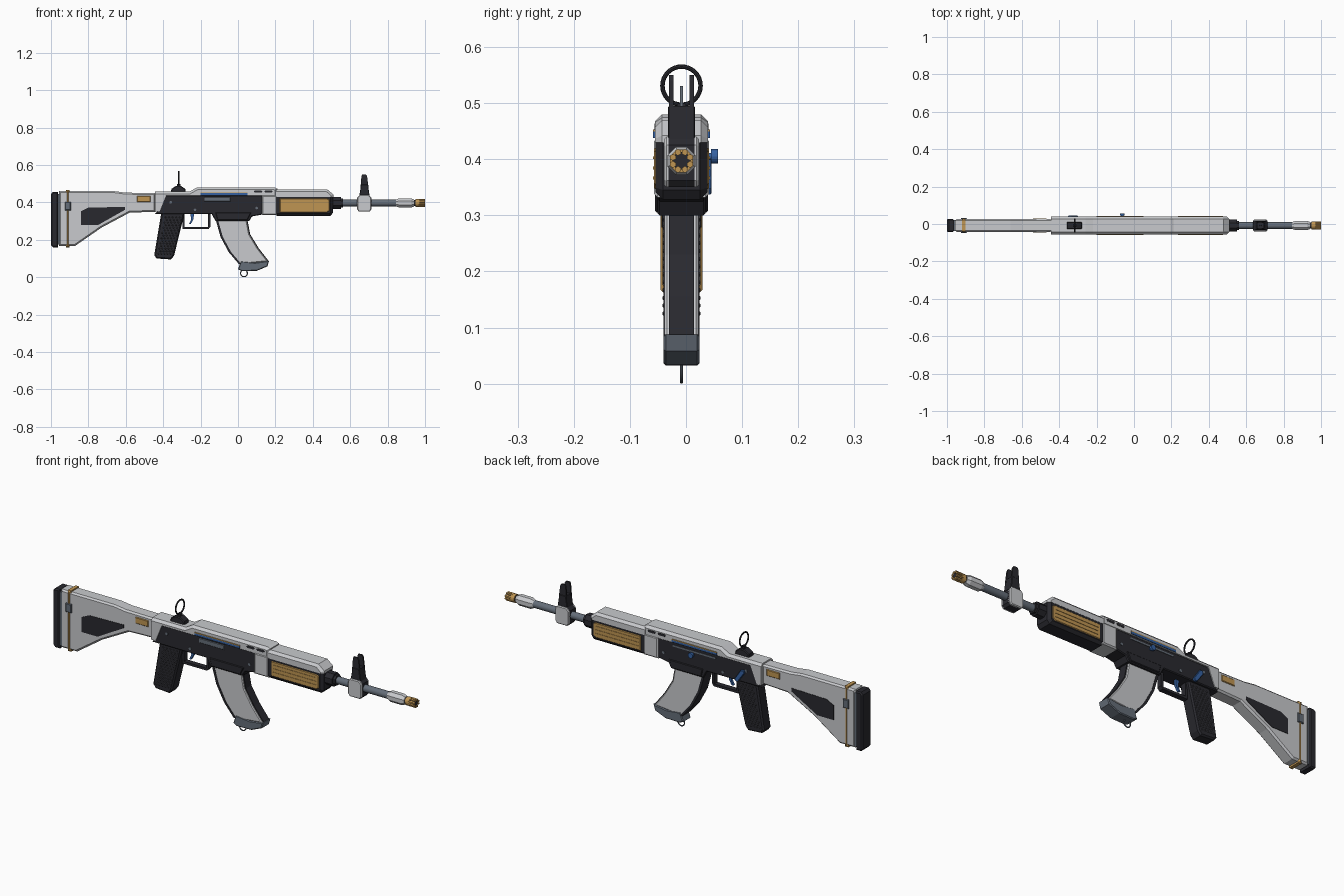
import bpy
import bmesh
import math
from mathutils import Matrix, Vector

cube = bpy.data.objects.get("Cube")
if cube:
    bpy.data.objects.remove(cube, do_unlink=True)

Y0 = -0.008      # centre plane of the body
BORE = 0.397     # height of the barrel axis


def material(name, rgb):
    m = bpy.data.materials.new(name)
    m.use_nodes = True
    m.diffuse_color = (*rgb, 1)
    m.node_tree.nodes["Principled BSDF"].inputs["Base Color"].default_value = (*rgb, 1)
    return m


WHITE = material("pale grey shell", (0.58, 0.59, 0.61))
BLACK = material("black polymer", (0.022, 0.022, 0.028))
STUD = material("charcoal stipple", (0.05, 0.05, 0.058))
GOLD = material("gold", (0.52, 0.30, 0.085))
BLUE = material("blue", (0.035, 0.12, 0.36))
STEEL = material("blue grey steel", (0.13, 0.155, 0.19))


def finish(name, bm, mat):
    bmesh.ops.recalc_face_normals(bm, faces=bm.faces[:])
    me = bpy.data.meshes.new(name)
    bm.to_mesh(me)
    bm.free()
    me.materials.append(mat)
    ob = bpy.data.objects.new(name, me)
    bpy.context.collection.objects.link(ob)
    return ob


def slab(name, pts, spans, mat, chamfer=0.0, where=lambda p: True):
    """Side profile (x, z) extruded over each y span, outer rims chamfered."""
    bm = bmesh.new()
    for a, b in spans:
        face = bm.faces.new([bm.verts.new((x, a, z)) for x, z in pts])
        ext = bmesh.ops.extrude_face_region(bm, geom=[face])
        for v in ext["geom"]:
            if isinstance(v, bmesh.types.BMVert):
                v.co.y = b
    if chamfer:
        far = max(abs(y) for s in spans for y in s) - 1e-5
        rim = [e for e in bm.edges if all(abs(v.co.y) > far for v in e.verts)
               and e.verts[0].co.y * e.verts[1].co.y > 0
               and where((e.verts[0].co + e.verts[1].co) / 2)]
        bmesh.ops.bevel(bm, geom=rim, offset=chamfer, segments=1, profile=0.5,
                        affect='EDGES', clamp_overlap=True)
    bmesh.ops.translate(bm, verts=bm.verts[:], vec=(0, Y0, 0))
    return finish(name, bm, mat)


def solid(name, pts, hw, mat, *args):
    return slab(name, pts, [(-hw, hw)], mat, *args)


def plates(name, pts, inner, outer, mat, *args):
    return slab(name, pts, [(-outer, -inner), (inner, outer)], mat, *args)


def rect(x0, x1, z0, z1):
    return [(x0, z0), (x1, z0), (x1, z1), (x0, z1)]


def tube(name, x0, x1, r, mat, sides=24, r2=None, y=0.0, z=BORE):
    bm = bmesh.new()
    turn = Matrix.Rotation(math.pi / 2, 4, 'Y') @ Matrix.Rotation(math.pi / sides, 4, 'Z')
    bmesh.ops.create_cone(bm, cap_ends=True, segments=sides, radius1=r,
                          radius2=r if r2 is None else r2, depth=x1 - x0,
                          matrix=Matrix.Translation(((x0 + x1) / 2, Y0 + y, z)) @ turn)
    ob = finish(name, bm, mat)
    if sides > 8:
        smooth(ob)
    return ob


def pin(name, x, z, y0, y1, r, mat, sides=12):
    bm = bmesh.new()
    bmesh.ops.create_cone(bm, cap_ends=True, segments=sides, radius1=r, radius2=r, depth=y1 - y0,
                          matrix=Matrix.Translation((x, Y0 + (y0 + y1) / 2, z))
                          @ Matrix.Rotation(math.pi / 2, 4, 'X'))
    return finish(name, bm, mat)


def smooth(ob):
    bpy.ops.object.select_all(action='DESELECT')
    ob.select_set(True)
    bpy.context.view_layer.objects.active = ob
    bpy.ops.object.shade_smooth_by_angle(angle=math.radians(40))


def ring(name, x, z, major, minor, rot, mat):
    bpy.ops.mesh.primitive_torus_add(location=(x, Y0, z), rotation=rot, major_radius=major,
                                     minor_radius=minor, major_segments=32, minor_segments=8)
    ob = bpy.context.object
    ob.name = name
    ob.data.materials.append(mat)
    smooth(ob)


# Stock
solid("stock", [(-0.957, 0.168), (-0.87, 0.168), (-0.73, 0.265), (-0.58, 0.345), (-0.44, 0.35),
                (-0.44, 0.45), (-0.60, 0.452), (-0.66, 0.46), (-0.957, 0.46)], 0.034, WHITE, 0.008)
solid("butt_pad", [(-1, 0.172), (-0.99, 0.16), (-0.963, 0.16), (-0.963, 0.456),
                   (-0.99, 0.456), (-1, 0.444)], 0.036, BLACK, 0.006)
solid("butt_spacer", rect(-0.965, -0.95, 0.175, 0.445), 0.030, STEEL)
solid("stock_strap", rect(-0.919, -0.901, 0.16, 0.466), 0.037, GOLD, 0.007)
plates("strap_buckle", rect(-0.926, -0.894, 0.358, 0.402), 0.03, 0.041, STEEL, 0.003)
plates("stock_grip_panel", [(-0.84, 0.278), (-0.75, 0.278), (-0.605, 0.36), (-0.605, 0.376),
                            (-0.80, 0.372), (-0.84, 0.352)], 0.03, 0.036, BLACK)
plates("stock_badge", rect(-0.54, -0.468, 0.402, 0.434), 0.03, 0.038, GOLD, 0.003)

# Receiver
solid("upper_receiver", [(-0.445, 0.35), (-0.42, 0.35), (-0.385, 0.436), (0.21, 0.436),
                         (0.21, 0.474), (0.195, 0.48), (-0.22, 0.48), (-0.26, 0.457),
                         (-0.445, 0.457)], 0.047, WHITE, 0.012, lambda p: p.z > 0.45)
solid("lower_receiver", [(-0.395, 0.437), (0.14, 0.437), (0.14, 0.337), (0.075, 0.325),
                         (0.06, 0.30), (-0.12, 0.30), (-0.14, 0.337), (-0.445, 0.337),
                         (-0.43, 0.352)], 0.043, BLACK, 0.004)
plates("magwell_rib", [(-0.11, 0.305), (0.05, 0.305), (0.07, 0.345), (-0.12, 0.345)],
       0.04, 0.047, BLACK, 0.003)
plates("blue_rail", rect(-0.2, 0.05, 0.438, 0.449), 0.04, 0.051, BLUE)
plates("gold_rail", rect(-0.2, 0.05, 0.449, 0.453), 0.04, 0.051, GOLD)
slab("ejection_cover", rect(-0.18, -0.04, 0.405, 0.428), [(-0.046, -0.04)], STEEL, 0.002)
for i, x in enumerate((0.085, 0.14)):
    plates(f"vent_{i}", [(x, 0.458), (x + 0.006, 0.452), (x + 0.04, 0.452), (x + 0.046, 0.458),
                         (x + 0.04, 0.464), (x + 0.006, 0.464)], 0.044, 0.0485, BLACK)
for i, (x, z) in enumerate(((-0.36, 0.40), (-0.23, 0.36), (0.1, 0.37))):
    pin(f"receiver_pin_{i}", x, z, -0.046, 0.046, 0.007, STEEL)
solid("receiver_band", rect(0.128, 0.208, 0.332, 0.438), 0.049, WHITE, 0.006)

# Controls on the far side
slab("bolt_slot", rect(-0.19, 0.05, 0.414, 0.422), [(0.04, 0.045)], STEEL)
pin("bolt_stem", -0.063, 0.405, 0.04, 0.055, 0.006, BLUE)
pin("bolt_knob", -0.063, 0.405, 0.053, 0.065, 0.013, BLUE, 16)
slab("selector_lever", [(-0.352, 0.40), (-0.335, 0.40), (-0.30, 0.348), (-0.305, 0.337),
                        (-0.318, 0.337), (-0.352, 0.385)], [(0.042, 0.053)], BLUE, 0.002)

# Handguard
front_or_low = lambda p: p.x > 0.49 or p.z < 0.34
solid("handguard_frame", [(0.205, 0.328), (0.495, 0.328), (0.508, 0.345), (0.508, 0.437),
                          (0.205, 0.437)], 0.046, BLACK, 0.013, front_or_low)
solid("handguard_cover", [(0.20, 0.43), (0.51, 0.43), (0.51, 0.442), (0.478, 0.469),
                          (0.20, 0.469)], 0.047, WHITE, 0.012,
      lambda p: p.x > 0.48 or p.z > 0.45)
plates("handguard_panel", [(0.222, 0.345), (0.475, 0.345), (0.49, 0.355), (0.49, 0.415),
                           (0.475, 0.422), (0.222, 0.422)], 0.04, 0.049, GOLD, 0.004)
for i in range(3):
    z = 0.364 + i * 0.018
    plates(f"panel_rib_{i}", rect(0.235, 0.475, z, z + 0.005), 0.046, 0.051, GOLD)

# Grip with stippled sides
solid("pistol_grip", [(-0.41, 0.345), (-0.285, 0.345), (-0.342, 0.115), (-0.358, 0.095),
                      (-0.435, 0.10), (-0.448, 0.118)], 0.031, BLACK, 0.007)
bm = bmesh.new()
for row in range(15):
    t = row / 14
    for col in range(5):
        x = -0.388 - 0.038 * t + (col + 0.5 * (row % 2)) * (0.019 - 0.003 * t)
        for s in (-1, 1):
            bmesh.ops.create_cone(bm, cap_ends=True, segments=4, radius1=0.006, radius2=0.002,
                                  depth=0.004,
                                  matrix=Matrix.Translation((x, Y0 + s * 0.032, 0.32 - 0.195 * t))
                                  @ Matrix.Rotation(-s * math.pi / 2, 4, 'X'))
finish("grip_stipple", bm, STUD)

# Trigger and guard
solid("trigger_guard", [(-0.297, 0.34), (-0.297, 0.257), (-0.158, 0.257), (-0.148, 0.27),
                        (-0.148, 0.34), (-0.16, 0.34), (-0.16, 0.269), (-0.285, 0.269),
                        (-0.285, 0.34)], 0.013, BLACK)
solid("trigger", [(-0.255, 0.34), (-0.235, 0.34), (-0.238, 0.31), (-0.252, 0.285),
                  (-0.262, 0.285), (-0.25, 0.31)], 0.006, BLUE)

# Curved magazine: rear edge and front edge share one set of stations
rear = [Vector(p) for p in ((-0.115, 0.31), (-0.088, 0.215), (-0.045, 0.135), (0.01, 0.07))]
front = [Vector(p) for p in ((0.045, 0.31), (0.06, 0.23), (0.105, 0.155), (0.16, 0.085))]
solid("magazine_body", rear + front[::-1], 0.03, WHITE, 0.004)


def spine(edge, other, out, depth):
    steps = [(b - a).normalized() for a, b in zip(edge, other)]
    return [a - d * out for a, d in zip(edge, steps)] + \
           [a + d * depth for a, d in zip(edge, steps)][::-1]


solid("magazine_front_spine", spine(front, rear, 0.005, 0.004), 0.022, BLACK)
solid("magazine_rear_spine", spine(rear, front, 0.005, 0.007), 0.032, BLACK)
solid("magazine_base", [(0.0, 0.042), (0.02, 0.032), (0.10, 0.034), (0.158, 0.058),
                        (0.166, 0.088), (0.09, 0.078), (0.015, 0.086)], 0.032, STEEL, 0.004)
ring("magazine_pull_ring", 0.032, 0.021, 0.018, 0.003, (math.pi / 2, 0, 0), STEEL)

# Barrel and muzzle
tube("barrel", 0.50, 0.87, 0.018, STEEL)
tube("barrel_collar", 0.505, 0.55, 0.034, BLACK, 8)
tube("collar_ring", 0.55, 0.562, 0.026, BLACK, 8)
tube("muzzle_cone", 0.845, 0.862, 0.019, WHITE, 8, 0.027)
tube("muzzle_sleeve", 0.862, 0.925, 0.027, WHITE, 8)
tube("muzzle_taper", 0.925, 0.942, 0.027, WHITE, 8, 0.02)
tube("muzzle_core", 0.94, 0.996, 0.016, BLACK, 16)
tube("muzzle_ring", 0.948, 0.97, 0.021, GOLD, 16)
for i in range(8):
    a = math.tau * (i + 0.5) / 8
    tube(f"muzzle_prong_{i}", 0.965, 1.0, 0.006, GOLD, 6, y=0.0165 * math.cos(a),
         z=BORE + 0.0165 * math.sin(a))

# Front sight
block = [(0.637, 0.362), (0.647, 0.35), (0.703, 0.35), (0.713, 0.362), (0.713, 0.425),
         (0.70, 0.44), (0.65, 0.44), (0.637, 0.425)]
solid("front_sight_block", block, 0.027, BLACK, 0.004)
plates("front_sight_shell", block, 0.02, 0.031, WHITE, 0.004)
solid("front_sight_base", [(0.648, 0.43), (0.704, 0.43), (0.695, 0.495), (0.658, 0.495)],
      0.024, BLACK, 0.002)
plates("front_sight_ears", [(0.655, 0.48), (0.698, 0.48), (0.69, 0.54), (0.684, 0.55),
                            (0.664, 0.55), (0.66, 0.54)], 0.014, 0.022, BLACK)
solid("front_sight_post", [(0.67, 0.49), (0.682, 0.49), (0.679, 0.53), (0.673, 0.53)],
      0.003, STEEL)

# Rear ring sight
solid("rear_sight_base", [(-0.36, 0.45), (-0.278, 0.45), (-0.282, 0.472), (-0.305, 0.488),
                          (-0.332, 0.488), (-0.356, 0.472)], 0.02, BLACK, 0.004)
solid("rear_sight_post", rect(-0.325, -0.308, 0.48, 0.499), 0.008, BLACK)
ring("rear_sight_ring", -0.317, 0.531, 0.034, 0.004, (0, math.pi / 2, 0), BLACK)
